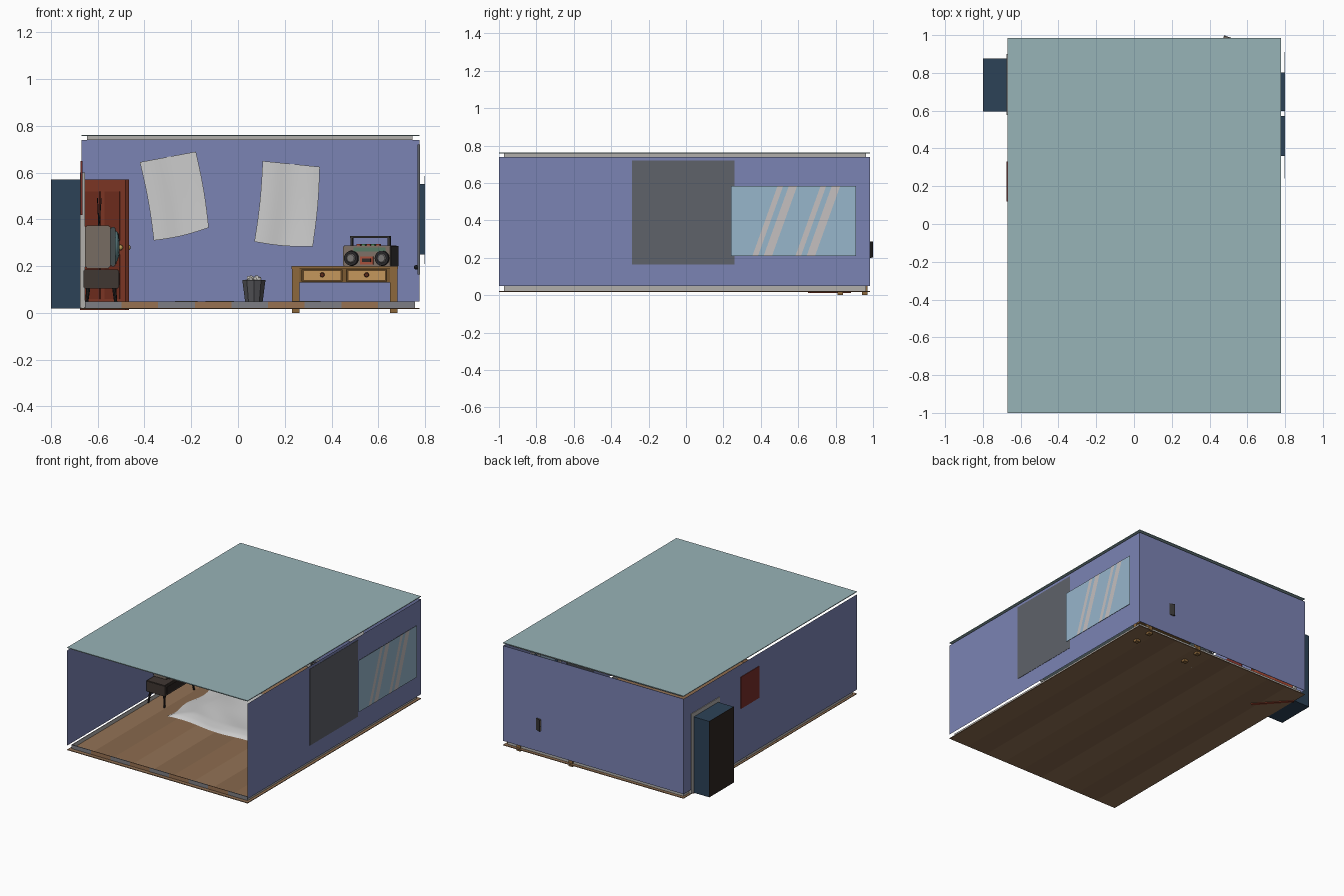
import bpy, bmesh, math, random
from mathutils import Vector, Matrix

if "Cube" in bpy.data.objects:
    bpy.data.objects.remove(bpy.data.objects["Cube"])
random.seed(3)
mats = {}

def paint(ob, rgb):
    if rgb:
        if rgb not in mats:
            m = bpy.data.materials.new("paint_%d" % len(mats))
            m.diffuse_color = [(c / 255) ** 2.2 for c in rgb] + [1]
            m.use_nodes = True
            m.node_tree.nodes["Principled BSDF"].inputs["Base Color"].default_value = m.diffuse_color
            mats[rgb] = m
        ob.data.materials.append(mats[rgb])
    return ob

def from_bm(name, bm, rgb=None, smooth=False):
    me = bpy.data.meshes.new(name)
    bm.to_mesh(me)
    bm.free()
    if smooth:
        me.polygons.foreach_set("use_smooth", [True] * len(me.polygons))
    ob = bpy.data.objects.new(name, me)
    bpy.context.collection.objects.link(ob)
    return paint(ob, rgb)

def box(name, x, y, z, rgb=None, bevel=0):
    bm = bmesh.new()
    bmesh.ops.create_cube(bm, size=1)
    for v in bm.verts:
        v.co = [r[0] + (c + .5) * (r[1] - r[0]) for c, r in zip(v.co, (x, y, z))]
    if bevel:
        bmesh.ops.bevel(bm, geom=bm.edges[:], offset=bevel, segments=2, affect='EDGES')
    return from_bm(name, bm, rgb)

def rod(name, a, b, r1, r2=None, rgb=None, seg=10):
    a, b = Vector(a), Vector(b)
    bm = bmesh.new()
    m = Matrix.Translation((a + b) / 2) @ (b - a).to_track_quat('Z', 'Y').to_matrix().to_4x4()
    bmesh.ops.create_cone(bm, cap_ends=True, segments=seg, radius1=r1,
                          radius2=r1 if r2 is None else r2, depth=(b - a).length, matrix=m)
    return from_bm(name, bm, rgb)

def ball(name, c, r, rgb=None, lumpy=0, scale=(1, 1, 1)):
    bm = bmesh.new()
    bmesh.ops.create_icosphere(bm, subdivisions=2, radius=r)
    for v in bm.verts:
        v.co = Vector(c) + Vector([p * s for p, s in zip(v.co, scale)]) * (1 + random.uniform(-lumpy, lumpy))
    return from_bm(name, bm, rgb, smooth=not lumpy)

def sheet(name, nu, nv, f, rgb=None, smooth=True, skip=lambda u, v: False):
    bm = bmesh.new()
    g = [[bm.verts.new(f(i / nu, j / nv)) for j in range(nv + 1)] for i in range(nu + 1)]
    for i in range(nu):
        for j in range(nv):
            if not skip(i, j):
                bm.faces.new((g[i][j], g[i + 1][j], g[i + 1][j + 1], g[i][j + 1]))
    return from_bm(name, bm, rgb, smooth)

def side_wall(name, x, ys, zs, holes, rgb):
    nu, nv = len(ys) - 1, len(zs) - 1
    return sheet(name, nu, nv, lambda u, v: (x, ys[round(u * nu)], zs[round(v * nv)]),
                 rgb, False, lambda i, j: (i, j) in holes)

WALL, GREY, TEAL = (122, 130, 178), (175, 173, 170), (150, 178, 182)
NAVY, RED, WOOD = (48, 68, 88), (135, 62, 45), (140, 104, 62)
X0, X1, Y0, Y1 = -.67, .777, -1, .985

# shell: roof, walls, plank floor
box("ceiling", (X0, X1), (Y0, Y1), (.757, .762), TEAL)
box("back_wall", (X0, X1), (Y1 - .003, Y1), (.05, .74), WALL)
side_wall("right_wall", X1, [Y0, .36, .57, .60, .80, Y1], [.05, .25, .55, .74], {(1, 1), (3, 1)}, WALL)
side_wall("left_wall", X0, [Y0, .60, .875, Y1], [.05, .57, .74], {(1, 0)}, WALL)
pw = (X1 - X0) / 9
for i in range(9):
    c = [(146, 114, 86), (134, 104, 78), (140, 108, 80)][i % 3]
    box("floor_plank", (X0 + i * pw, X0 + (i + 1) * pw), (Y0, Y1), (.017, .022), c)
    a = -.655 + i * .1567
    box("front_baseboard", (a, a + .1567), (-.972, -.968), (.022, .05), (150, 112, 82) if i % 2 else (125, 125, 130))

# baseboard and crown moulding
for n, z, d in (("baseboard", (.022, .05), 0), ("crown", (.74, .757), .01)):
    for x in (-.655 + d, .753 - d):
        box(n + "_side", (x, x + .004), (-.972, .962), z, GREY)
    box(n + "_back", (-.655 + d, .757 - d), (.958, .962), z, GREY)
box("crown_front", (-.645, .747), (-.972, -.968), (.74, .757), GREY)

# window: reveals, glass and glare stripes
for y0, y1 in ((.36, .57), (.60, .80)):
    for y in (y0, y1):
        box("window_reveal", (X1, .797), (y - .001, y + .001), (.25, .55), NAVY)
    for z in (.25, .55):
        box("window_reveal", (X1, .797), (y0, y1), (z - .001, z + .001), NAVY)
box("window_glass", (.797, .799), (.24, .91), (.21, .585), (150, 180, 202))
for y, w in ((.355, .03), (.415, .045), (.585, .03), (.645, .045)):
    sheet("glare_stripe", 1, 1, lambda u, v: (.80, y + u * w + v * .135, .21 + v * .375), (195, 190, 190), False)

# window frame inside
for y in (.345, .585, .815):
    box("window_frame_post", (.768, X1), (y - .013, y + .013), (.235, .565), GREY)
for z in (.242, .558):
    box("window_frame_rail", (.768, X1), (.335, .825), (z - .01, z + .01), GREY)

# hallway beyond the doorway
box("hall_end", (-.80, -.797), (.595, .875), (.02, .57), (50, 42, 38))
for y in (.597, .873):
    box("hall_side", (-.798, X0), (y - .002, y + .002), (.02, .57), NAVY)
for z in (.022, .568):
    box("hall_cap", (-.798, X0), (.595, .875), (z - .002, z + .002), NAVY)
for y in (.588, .887):
    box("door_frame_post", (-.675, -.655), (y - .012, y + .012), (.022, .60), GREY)
box("door_frame_top", (-.675, -.655), (.576, .899), (.57, .60), GREY)

# open door, built along +x then swung from its hinge
parts = [box("door", (0, .29), (-.01, .01), (.012, .57), RED)]
for s in (-1, 1):
    for z in ((.06, .25), (.31, .52)):
        for x in ((.035, .13), (.16, .255)):
            parts.append(box("door_panel", x, (s * .011 - .003, s * .011 + .003), z, (120, 52, 38)))
    parts.append(ball("door_knob", (.27, s * .022, .28), .012, (190, 160, 90)))
for p in parts:
    p.data.transform(Matrix.Translation((-.668, .875, 0)) @ Matrix.Rotation(math.radians(-48), 4, 'Z'))

# posters: curled papers on the back wall, panels on the side walls
def poster(name, a, b, c, d):
    def f(u, v):
        p = [(1 - v) * ((1 - u) * a[k] + u * b[k]) + v * ((1 - u) * d[k] + u * c[k]) for k in (0, 1)]
        return (p[0] + .006 * math.sin(v * math.pi), .972 - .02 * v * v * (u - .3) ** 2 - .004 * math.sin(u * 9), p[1] - .008 * math.sin(u * math.pi) * v)
    sheet(name, 12, 12, f, (215, 215, 215))
poster("left_poster", (-.42, .645), (-.18, .69), (-.125, .365), (-.36, .31))
poster("right_poster", (.105, .65), (.35, .625), (.32, .285), (.07, .305))
box("side_wall_panel", (.768, .779), (-.29, .26), (.165, .72), (95, 98, 105))
ball("panel_knob", (.762, -.2, .195), .01, (30, 30, 32))
box("red_poster", (-.674, -.666), (.12, .33), (.42, .65), (120, 50, 45))

# low blanket with soft folds on the floor
def blanket(u, v):
    e = min(1, 7 * min(u, 1 - u, v, 1 - v)) ** .5
    x, y = -.43 + .95 * u + .012 * math.sin(v * 13), -.2 + .66 * v + .012 * math.sin(u * 11) - .03 * u
    return (x, y, .023 + e * (.023 + .005 * math.sin(u * 13 + v * 4) * math.sin(v * 9 + u * 3)))
sheet("floor_blanket", 48, 36, blanket, (232, 232, 232))

# television stand
DARK = (66, 58, 54)
box("tv_stand", (-.66, -.51), (-.11, .25), (.105, .185), DARK, .004)
box("tv_stand_shelf", (-.511, -.507), (-.09, .23), (.12, .17), (48, 42, 40))
for x, s in ((-.64, -1), (-.53, 1)):
    for y, t in ((-.085, -1), (.225, 1)):
        rod("tv_stand_leg", (x, y, .11), (x + .01 * s, y + .015 * t, .02), .009, .006, (38, 34, 34), 8)

# television facing into the room
box("tv_body", (-.655, -.545), (-.04, .19), (.19, .375), (118, 108, 98), .006)
box("tv_bezel", (-.545, -.525), (-.03, .18), (.198, .367), (70, 78, 80), .004)
ball("tv_screen", (-.525, .055, .283), 1, (95, 128, 132), 0, (.02, .072, .072))
for z in (.33, .30):
    rod("tv_dial", (-.526, .155, z), (-.508, .155, z), .012, .01, (50, 46, 44))
box("tv_speaker", (-.526, -.519), (.142, .17), (.21, .275), (50, 46, 44))
for s in (-1, 1):
    rod("tv_antenna", (-.595, .075 + s * .01, .37), (-.593 + .008 * s, .075 + s * .09, .49), .003, .002, (40, 40, 42), 6)

# desk with two drawers
for x in (.23, .65):
    for y in (.81, .94):
        box("desk_leg", (x, x + .032), (y, y + .03), (0, .19), WOOD)
box("desk_body", (.235, .677), (.815, .965), (.13, .19), (122, 90, 52))
box("desk_top", (.228, .684), (.805, .972), (.188, .2), WOOD)
for x in (.36, .55):
    box("drawer_trim", (x - .088, x + .088), (.808, .816), (.134, .186), (92, 68, 40))
    box("drawer_front", (x - .078, x + .078), (.803, .81), (.142, .18), (196, 150, 92))
    rod("drawer_knob", (x, .806, .163), (x, .79, .163), .011, .009, (92, 48, 32))

# portable stereo, built square then turned and set on the desk
SH = (58, 56, 56)
st = [box("stereo_body", (-.11, .11), (-.04, .045), (0, .088), (125, 112, 102), .004),
      box("stereo_side", (.104, .112), (-.038, .046), (.001, .087), SH),
      box("stereo_back", (-.11, .11), (.035, .046), (.001, .087), SH),
      box("stereo_tape_door", (-.03, .03), (-.046, -.038), (.008, .042), (165, 82, 62)),
      box("stereo_tape_window", (-.02, .02), (-.048, -.045), (.018, .034), (50, 46, 44)),
      box("stereo_tuner", (-.06, .085), (-.044, -.038), (.062, .08), (88, 120, 100))]
for i in range(5):
    x = -.05 + i * .022
    st.append(box("stereo_button", (x, x + .016), (-.03, -.01), (.086, .094), [(190, 75, 55), (80, 150, 100)][i % 2]))
for s in (-1, 1):
    st.append(rod("stereo_speaker", (s * .07, -.038, .034), (s * .07, -.05, .034), .033, .031, (45, 44, 46), 20))
    st.append(rod("stereo_cone", (s * .07, -.05, .034), (s * .07, -.053, .034), .02, .016, (120, 118, 116), 16))
    st.append(box("stereo_handle_post", (s * .085 - .005, s * .085 + .005), (0, .014), (.085, .13), SH))
st.append(box("stereo_handle", (-.09, .09), (-.002, .016), (.12, .13), SH))
for p in st:
    p.data.transform(Matrix.Translation((.565, .918, .2)) @ Matrix.Rotation(math.radians(-20), 4, 'Z'))

# waste bin with crumpled paper
B = (.068, .82)
bm = bmesh.new()
bmesh.ops.create_cone(bm, cap_ends=True, segments=10, radius1=.036, radius2=.052, depth=.118,
                      matrix=Matrix.Translation((*B, .081)))
bmesh.ops.delete(bm, geom=[f for f in bm.faces if f.normal.z > .9], context='FACES')
bin_ob = from_bm("waste_bin", bm, (82, 82, 86))
mod = bin_ob.modifiers.new("wall", 'SOLIDIFY')
mod.thickness = .004
for i in range(6):
    a = i * 1.05
    r = .026 if i else 0
    ball("paper_ball", (B[0] + r * math.cos(a), B[1] + r * math.sin(a), .128 + .008 * (i % 3)), .017, (215, 213, 208), .18)
for x, y in ((.01, .74), (.07, .70), (.15, .78)):
    ball("floor_paper_ball", (x, y, .033), .015, (215, 213, 208), .18)
